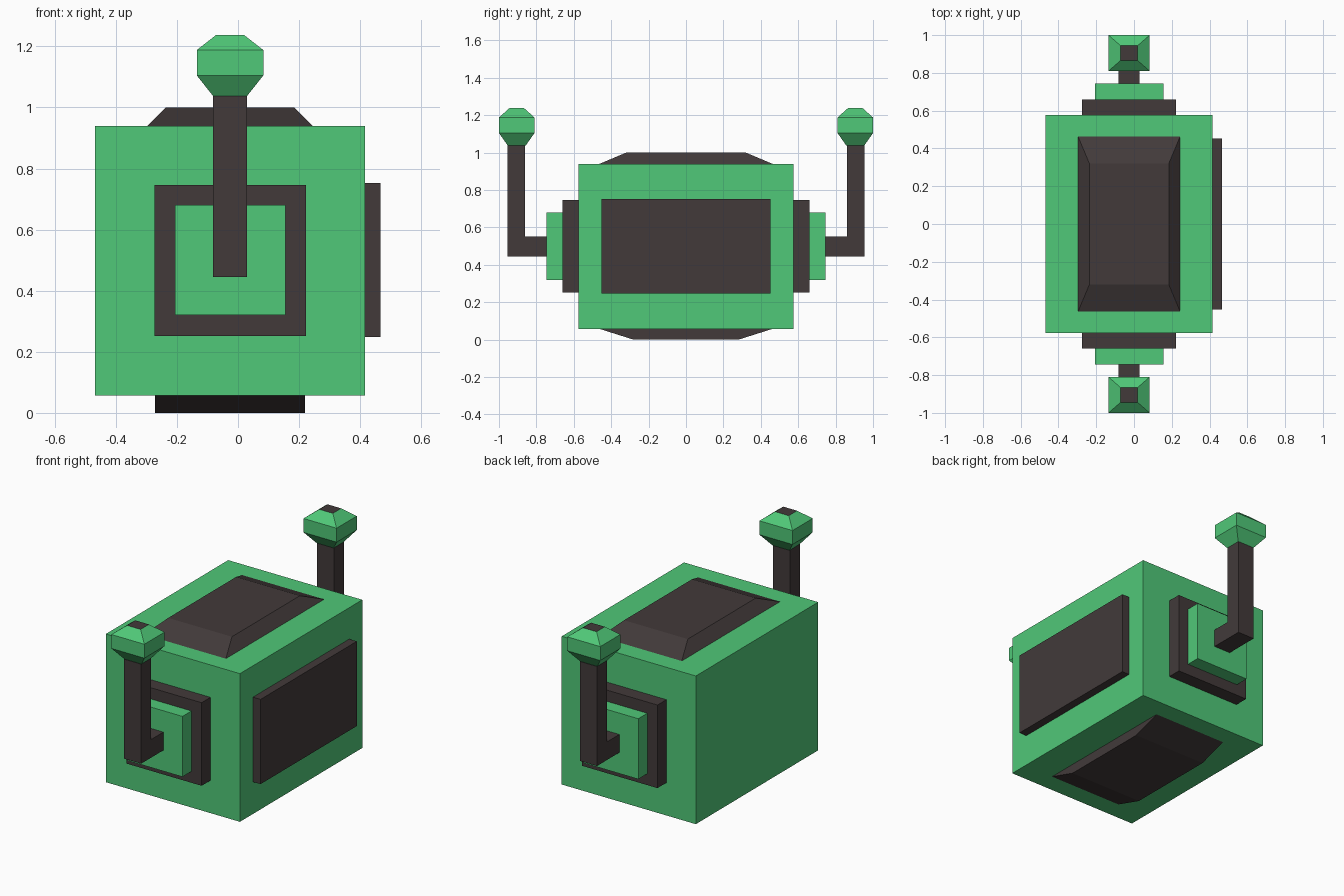
import bpy
import bmesh

cube = bpy.data.objects.get("Cube")
if cube:
    bpy.data.objects.remove(cube, do_unlink=True)


def make_material(name, rgb):
    def linear(v):
        v /= 255
        return v / 12.92 if v <= 0.04045 else ((v + 0.055) / 1.055) ** 2.4
    colour = (*[linear(v) for v in rgb], 1)
    mat = bpy.data.materials.new(name)
    mat.use_nodes = True
    mat.diffuse_color = colour
    bsdf = next(n for n in mat.node_tree.nodes if n.type == 'BSDF_PRINCIPLED')
    bsdf.inputs["Base Color"].default_value = colour
    return mat


GREEN = make_material("emerald green", (80, 200, 120))
DARK = make_material("charcoal", (66, 58, 58))
CX = -0.026  # centre line of the body


def finish(name, bm, *mats):
    bmesh.ops.recalc_face_normals(bm, faces=bm.faces)
    mesh = bpy.data.meshes.new(name)
    bm.to_mesh(mesh)
    bm.free()
    for mat in mats:
        mesh.materials.append(mat)
    obj = bpy.data.objects.new(name, mesh)
    bpy.context.collection.objects.link(obj)
    return obj


def loft(name, rings, *mats, cx=CX, cy=0.0, top_index=0):
    """Stack of rectangles (z, half width x, half depth y), capped at both ends."""
    bm = bmesh.new()
    loops = [[bm.verts.new((cx + sx * hx, cy + sy * hy, z))
              for sx, sy in ((-1, -1), (1, -1), (1, 1), (-1, 1))]
             for z, hx, hy in rings]
    for low, high in zip(loops, loops[1:]):
        for i in range(4):
            j = (i + 1) % 4
            bm.faces.new((low[i], low[j], high[j], high[i]))
    bm.faces.new(loops[0][::-1])
    bm.faces.new(loops[-1]).material_index = top_index
    return finish(name, bm, *mats)


def box(name, mat, cx, cy, hx, hy, z0, z1):
    return loft(name, [(z0, hx, hy), (z1, hx, hy)], mat, cx=cx, cy=cy)


def bent_arm(name, side):
    """L-shaped profile in the YZ plane, extruded along X."""
    profile = [(0.74, 0.445), (0.955, 0.445), (0.955, 1.038),
               (0.86, 1.038), (0.86, 0.553), (0.74, 0.553)]
    bm = bmesh.new()
    face = bm.faces.new([bm.verts.new((CX - 0.056, side * y, z)) for y, z in profile])
    ext = bmesh.ops.extrude_face_region(bm, geom=[face])
    verts = [v for v in ext["geom"] if isinstance(v, bmesh.types.BMVert)]
    bmesh.ops.translate(bm, verts=verts, vec=(0.112, 0, 0))
    return finish(name, bm, DARK)


# Main body with roof, underside and side panels
box("body", GREEN, CX, 0, 0.442, 0.576, 0.057, 0.94)
loft("roof_panel", [(0.94, 0.27, 0.463), (1.0, 0.21, 0.32)], DARK)
loft("underside_panel", [(0.0, 0.245, 0.28), (0.057, 0.245, 0.46)], DARK)
box("left_side_panel", DARK, 0.44, 0, 0.026, 0.453, 0.248, 0.753)

# Stepped mounts, bent arms and faceted knobs at both ends
for label, side in (("front", -1), ("back", 1)):
    box(label + "_outer_mount", DARK, CX, side * 0.617, 0.248, 0.043, 0.252, 0.747)
    box(label + "_inner_mount", GREEN, CX, side * 0.7, 0.181, 0.045, 0.32, 0.68)
    bent_arm(label + "_arm", side)
    loft(label + "_knob",
         [(1.038, 0.056, 0.048), (1.105, 0.109, 0.095),
          (1.188, 0.109, 0.095), (1.238, 0.045, 0.039)],
         GREEN, DARK, cy=side * 0.905, top_index=1)
